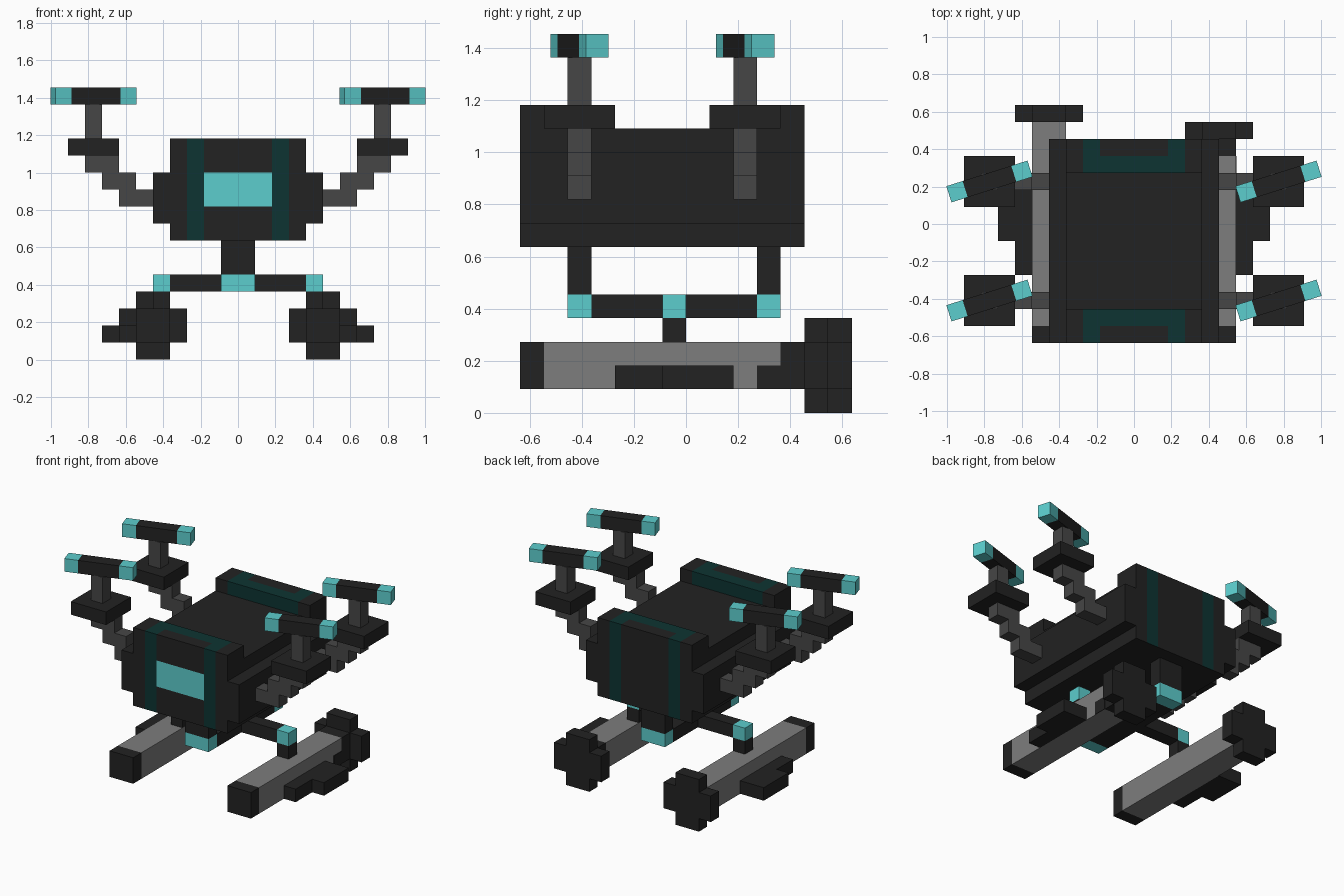
import bpy
import bmesh
import math
from mathutils import Vector

U = 1 / 11  # every part sits on a grid of this size

if "Cube" in bpy.data.objects:
    bpy.data.objects.remove(bpy.data.objects["Cube"], do_unlink=True)


def material(name, rgb):
    mat = bpy.data.materials.new(name)
    mat.use_nodes = True
    mat.diffuse_color = (*rgb, 1)
    mat.node_tree.nodes["Principled BSDF"].inputs["Base Color"].default_value = (*rgb, 1)
    return mat


DARK = material("charcoal", (0.016, 0.016, 0.016))
STRIPE = material("deep teal", (0.004, 0.034, 0.032))
GLOW = material("bright teal", (0.107, 0.61, 0.61))
STEEL = material("light grey", (0.205, 0.205, 0.205))
IRON = material("dark grey", (0.061, 0.061, 0.061))


def finish(name, bm, mats, rule=None):
    """Turn a bmesh in grid units into an object, colouring faces by rule."""
    bmesh.ops.recalc_face_normals(bm, faces=bm.faces)
    if rule:
        for f in bm.faces:
            f.material_index = rule(f.calc_center_median(), f.normal)
    bmesh.ops.scale(bm, vec=(U, U, U), verts=bm.verts)
    mesh = bpy.data.meshes.new(name)
    bm.to_mesh(mesh)
    bm.free()
    for m in mats:
        mesh.materials.append(m)
    obj = bpy.data.objects.new(name, mesh)
    bpy.context.collection.objects.link(obj)
    return obj


def cut(bm, axis, values):
    """Slice across one axis so that painted areas get their own faces."""
    for v in values:
        co, no = Vector((0, 0, 0)), Vector((0, 0, 0))
        co[axis], no[axis] = v, 1
        bmesh.ops.bisect_plane(bm, geom=bm.verts[:] + bm.edges[:] + bm.faces[:],
                               plane_co=co, plane_no=no)


def prism(points, y0, y1):
    """Extrude an (x, z) outline along y."""
    bm = bmesh.new()
    face = bm.faces.new([bm.verts.new((x, y0, z)) for x, z in points])
    new = bmesh.ops.extrude_face_region(bm, geom=[face])["geom"]
    moved = [g for g in new if isinstance(g, bmesh.types.BMVert)]
    bmesh.ops.translate(bm, vec=(0, y1 - y0, 0), verts=moved)
    return bm


def block(x, y, z):
    return prism([(x[0], z[0]), (x[1], z[0]), (x[1], z[1]), (x[0], z[1])], *y)


def box(name, x, y, z, mat):
    return finish(name, block(x, y, z), [mat])


def tipped_bar(name, x, y, z, axis, tip_cuts, mats=(DARK, GLOW)):
    """A bar whose colour changes past the two cut positions."""
    bm = block(x, y, z)
    cut(bm, axis, tip_cuts)
    return finish(name, bm, mats,
                  lambda c, n: int(not tip_cuts[0] < c[axis] < tip_cuts[1]))


# Main hull with stripes on both ends and a window at the front
half = [(4, 7), (4, 8), (5, 8), (5, 11), (4, 11), (4, 12)]
hull = prism(half + [(-x, z) for x, z in reversed(half)], -7, 5)
cut(hull, 0, (-3, -2, 2, 3))
cut(hull, 2, (9, 11))


def hull_rule(c, n):
    if abs(n.y) < 0.5:
        return 0
    if 2 < abs(c.x) < 3:
        return 1
    return 2 if n.y < 0 and abs(c.x) < 2 and 9 < c.z < 11 else 0


finish("hull", hull, [DARK, STRIPE, GLOW], hull_rule)

# Raised ridges over both ends, the stripes joining across the top
for name, y0, outer in (("front_ridge", -7, -1), ("rear_ridge", 3, 1)):
    ridge = block((-4, 4), (y0, y0 + 2), (12, 13))
    cut(ridge, 0, (-3, -2, 2, 3))
    cut(ridge, 1, (y0 + 1,))

    def ridge_rule(c, n, mid=y0 + 1, outer=outer):
        if abs(n.x) > 0.5 or n.z < -0.5 or abs(c.x) > 3:
            return 0
        return int(abs(c.x) > 2 or (c.y - mid) * outer < 0)

    finish(name, ridge, [DARK, STRIPE], ridge_rule)

# Struts and crossed bars below the hull
box("front_strut", (-1, 1), (-5, -4), (5, 7), DARK)
box("rear_strut", (-1, 1), (3, 4), (5, 7), DARK)
tipped_bar("keel_bar", (-1, 1), (-5, 4), (4, 5), 1, (-4, 3))

for side, s in (("left", 1), ("right", -1)):
    def span(a, b, s=s):
        return tuple(sorted((a * s, b * s)))

    # Side bar, pylon and float
    tipped_bar(side + "_cross_bar", span(1, 5), (-1, 0), (4, 5), 0, span(-4, 4))
    box(side + "_pylon", span(4, 5), (-1, 0), (3, 4), DARK)
    tail = 5 if s > 0 else 6
    steel_end = 4 if s > 0 else 5.999
    tipped_bar(side + "_float", span(4, 6), (-7, tail), (1, 3), 1,
               (-6, steel_end), (STEEL, DARK))

    # Stepped fin on the outside of the float
    box(side + "_fin_inner", span(6, 7), (-3, 2), (1, 2), DARK)
    box(side + "_fin_outer", span(7, 8), (-1, 2), (1, 2), DARK)

    # Cross-shaped propeller at the back of the float
    arm = [(1, 2), (1, 1), (2, 1), (2, -1), (1, -1), (1, -2)]
    plus = arm + [(-x, z) for x, z in reversed(arm)]
    finish(side + "_propeller",
           prism([(5 * s + x, 2 + z) for x, z in plus], tail, tail + 1), [DARK])

    # Stepped arms carrying the rotors
    for end, y in (("front", -5), ("rear", 2)):
        tag = f"{side}_{end}_"
        for i in range(3):
            box(f"{tag}arm_step_{i + 1}", span(5 + i, 7 + i), (y, y + 1),
                (9 + i, 10 + i), IRON)
        box(tag + "rotor_plate", span(7, 10), (y - 1, y + 2), (12, 13), DARK)
        box(tag + "rotor_post", span(8, 9), (y, y + 1), (13, 15), IRON)
        rotor = tipped_bar(tag + "rotor", (-2.5, 2.5), (-0.5, 0.5), (15, 16),
                           0, (-1.5, 1.5))
        rotor.location = (8.5 * s * U, (y + 0.5) * U, 0)
        rotor.rotation_euler.z = math.radians(17.5)

# Small dark patch on the outer face of the left float
box("left_float_patch", (6, 6.04), (3, 4), (1, 2), DARK)
